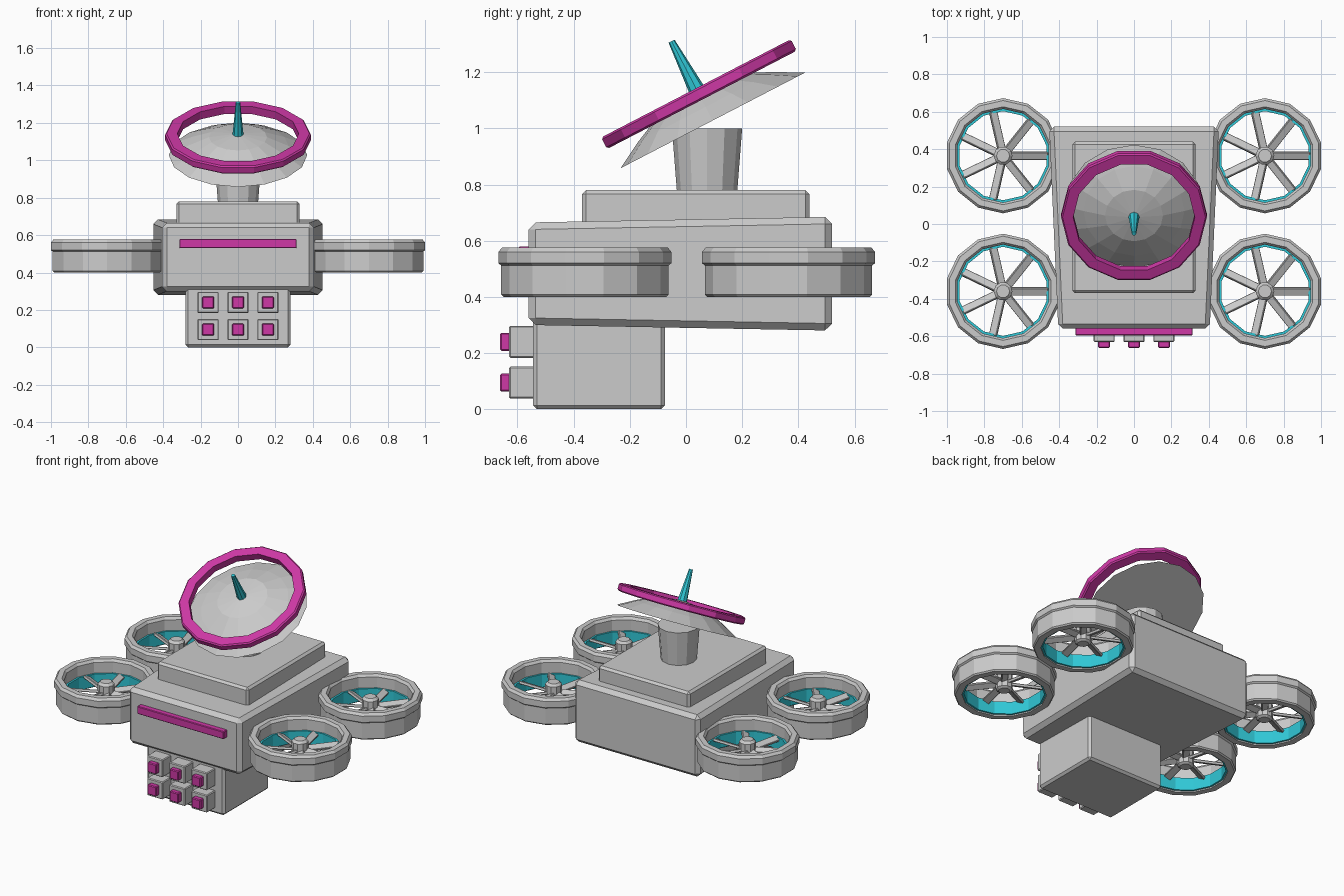
import bpy, bmesh, math
from mathutils import Matrix, Vector

cube = bpy.data.objects.get("Cube")
if cube:
    bpy.data.objects.remove(cube)


def material(name, rgb):
    m = bpy.data.materials.new(name)
    m.use_nodes = True
    m.diffuse_color = (*rgb, 1)
    m.node_tree.nodes["Principled BSDF"].inputs["Base Color"].default_value = (*rgb, 1)
    return m


GREY = material("light grey", (0.6, 0.6, 0.6))
PINK = material("magenta", (0.62, 0.04, 0.38))
CYAN = material("cyan", (0.03, 0.58, 0.68))


def finish(name, bm, mat, matrix=Matrix(), bevel=0):
    bmesh.ops.recalc_face_normals(bm, faces=bm.faces)
    if bevel:
        bmesh.ops.bevel(bm, geom=bm.edges[:], offset=bevel, segments=1,
                        affect='EDGES', profile=0.5)
    mesh = bpy.data.meshes.new(name)
    bm.to_mesh(mesh)
    bm.free()
    mesh.materials.append(mat)
    obj = bpy.data.objects.new(name, mesh)
    obj.matrix_world = matrix
    bpy.context.collection.objects.link(obj)
    return obj


def box(name, lo, hi, mat, bevel=0, matrix=Matrix(), shape=None):
    """Box between two corners; shape may move each corner."""
    bm = bmesh.new()
    bmesh.ops.create_cube(bm, size=1)
    lo, hi = Vector(lo), Vector(hi)
    for v in bm.verts:
        v.co = Vector([lo[i] + (v.co[i] + 0.5) * (hi[i] - lo[i]) for i in range(3)])
        if shape:
            shape(v.co)
    return finish(name, bm, mat, matrix, bevel)


def lathe(name, profile, sides, mat, matrix=Matrix(), ring=False, phase=0):
    """Spin (radius, height) points about z; ring closes the profile on itself."""
    bm = bmesh.new()
    loops = []
    for r, z in profile:
        loops.append([bm.verts.new((r * math.cos(phase + math.tau * k / sides),
                                    r * math.sin(phase + math.tau * k / sides), z))
                      for k in range(sides)])
    pairs = list(zip(loops, loops[1:]))
    if ring:
        pairs.append((loops[-1], loops[0]))
    else:
        bm.faces.new(loops[0])
        bm.faces.new(loops[-1])
    for a, b in pairs:
        for k in range(sides):
            n = (k + 1) % sides
            bm.faces.new((a[k], a[n], b[n], b[k]))
    return finish(name, bm, mat, matrix)


# Main hull, wider and taller toward the back
def flare(co):
    if co.y > 0:
        co.x *= 1.12
        co.z += 0.02 if co.z > 0.5 else -0.02


box("hull", (-0.405, -0.56, 0.30), (0.405, 0.52, 0.665), GREY, 0.025, shape=flare)
box("upper_deck", (-0.33, -0.37, 0.62), (0.33, 0.44, 0.78), GREY, 0.014)
box("front_stripe", (-0.313, -0.595, 0.53), (0.313, -0.54, 0.58), PINK, 0.004)

# Lower equipment box with its grid of buttons
box("lower_box", (-0.28, -0.545, 0), (0.28, -0.075, 0.33), GREY, 0.014)
for row, z in enumerate((0.095, 0.24)):
    for col in range(3):
        x = (col - 1) * 0.16
        for part, half, y0, y1, mat in (("button_base", 0.057, -0.63, -0.53, GREY),
                                        ("button", 0.032, -0.662, -0.62, PINK)):
            box(f"{part}_{row}_{col}", (x - half, y0, z - half),
                (x + half, y1, z + half), mat, 0.005)

# Pedestal and the tilted dish assembly
lathe("pedestal", [(0.107, 0.77), (0.125, 1.0)], 12, GREY,
      Matrix.Translation((0, 0.075, 0)))
tilt = Matrix.Translation((0, 0.095, 1.028)) @ Matrix.Rotation(math.radians(27.4), 4, 'X')
lathe("dish", [(0.37, 0), (0.27, 0.055), (0.155, 0.108), (0.03, 0.125)], 16, GREY, tilt)
lathe("dish_ring", [(0.325, 0.083), (0.382, 0.083), (0.39, 0.09), (0.39, 0.122),
                    (0.382, 0.129), (0.325, 0.129)], 14, PINK, tilt, ring=True)
lathe("antenna", [(0.03, 0.115), (0.026, 0.16), (0.012, 0.318)], 8, CYAN, tilt)

# Four ducted fans
HOUSING = [(0.25, 0.40), (0.29, 0.40), (0.298, 0.408), (0.298, 0.512), (0.308, 0.52),
           (0.308, 0.56), (0.295, 0.576), (0.262, 0.576), (0.25, 0.56)]
LINER = [(0.238, 0.408), (0.255, 0.408), (0.255, 0.49), (0.238, 0.49)]
HUB = [(0.035, 0.43), (0.05, 0.44), (0.05, 0.535), (0.035, 0.55)]
BLADES = 7
for side, x in (("left", 0.7), ("right", -0.7)):
    for end, y in (("front", -0.36), ("back", 0.365)):
        at = Matrix.Translation((x, y, 0))
        tag = f"{end}_{side}"
        lathe(f"fan_housing_{tag}", HOUSING, 14, GREY, at, ring=True, phase=math.pi / 2)
        lathe(f"fan_liner_{tag}", LINER, 14, CYAN, at, ring=True, phase=math.pi / 2)
        lathe(f"fan_hub_{tag}", HUB, 10, GREY, at)
        for k in range(BLADES):
            spin = (at @ Matrix.Rotation(math.tau * k / BLADES, 4, 'Z')
                    @ Matrix.Translation((0, 0, 0.48))
                    @ Matrix.Rotation(math.radians(25), 4, 'X'))
            box(f"fan_blade_{tag}_{k}", (0.03, -0.022, -0.009), (0.24, 0.022, 0.009),
                GREY, 0.003, spin)
